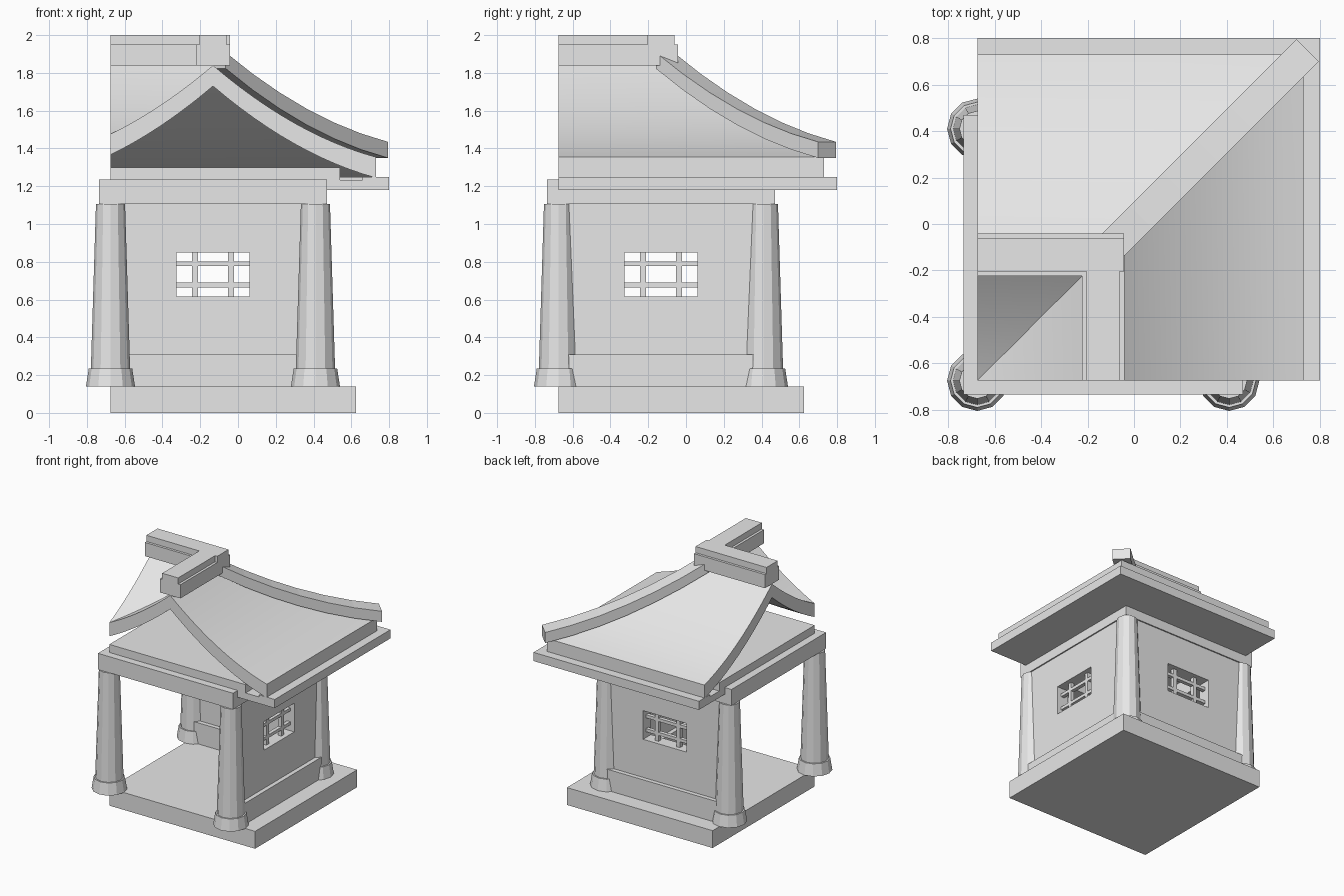
import bpy, bmesh, math
from mathutils import Vector

old = bpy.data.objects.get("Cube")
if old:
    bpy.data.objects.remove(old)

stone = bpy.data.materials.new("light_grey")
stone.use_nodes = True
stone.diffuse_color = (0.8, 0.8, 0.8, 1)
stone.node_tree.nodes["Principled BSDF"].inputs["Base Color"].default_value = (0.8, 0.8, 0.8, 1)

CUT = -0.675        # cut plane on the open sides, also the first pillar line
POST = 0.41         # second pillar line
MID = (CUT + POST) / 2


def finish(name, bm, smooth=False):
    bmesh.ops.remove_doubles(bm, verts=bm.verts, dist=1e-5)
    bmesh.ops.recalc_face_normals(bm, faces=bm.faces)
    mesh = bpy.data.meshes.new(name)
    bm.to_mesh(mesh)
    bm.free()
    mesh.materials.append(stone)
    obj = bpy.data.objects.new(name, mesh)
    bpy.context.collection.objects.link(obj)
    if smooth:
        bpy.ops.object.select_all(action='DESELECT')
        obj.select_set(True)
        bpy.context.view_layer.objects.active = obj
        bpy.ops.object.shade_smooth_by_angle(angle=math.radians(25))
    return obj


def boxes(name, items, swap=False):
    """Join boxes given as (x0, x1, y0, y1, z0, z1); swap exchanges x and y."""
    bm = bmesh.new()
    for x0, x1, y0, y1, z0, z1 in items:
        if swap:
            x0, x1, y0, y1 = y0, y1, x0, x1
        lo, hi = Vector((x0, y0, z0)), Vector((x1, y1, z1))
        made = bmesh.ops.create_cube(bm, size=1)["verts"]
        for v in made:
            v.co = (lo + hi) / 2 + v.co * (hi - lo)
    return finish(name, bm)


def sweep(name, rings, smooth=True):
    """Skin a row of four-point sections and cap both ends."""
    bm = bmesh.new()
    rows = [[bm.verts.new(p) for p in ring] for ring in rings]
    for a, b in zip(rows, rows[1:]):
        for i in range(4):
            j = (i + 1) % 4
            bm.faces.new((a[i], a[j], b[j], b[i]))
    bm.faces.new(rows[0])
    bm.faces.new(rows[-1])
    return finish(name, bm, smooth)


# Floor platform
boxes("platform", [(CUT, 0.625, CUT, 0.625, 0, 0.14)])

# Tapered pillars with flared feet
def drum(bm, x, y, z0, z1, r0, r1):
    made = bmesh.ops.create_cone(bm, cap_ends=True, segments=12, radius1=r0,
                                 radius2=r1, depth=z1 - z0)["verts"]
    bmesh.ops.translate(bm, verts=made, vec=(x, y, (z0 + z1) / 2))


for label, x, y in (("front_right", CUT, CUT), ("front_left", POST, CUT),
                    ("back_right", CUT, POST), ("back_left", POST, POST)):
    bm = bmesh.new()
    drum(bm, x, y, 0.14, 0.235, 0.13, 0.115)
    drum(bm, x, y, 0.2, 1.105, 0.105, 0.077)
    finish("pillar_" + label, bm)

# Walls with a lattice window, written along x and swapped for the other side
W0, W1, WZ0, WZ1 = -0.325, 0.06, 0.617, 0.848
Y0, Y1 = POST - 0.05, POST + 0.05
for label, swap in (("back", False), ("left", True)):
    boxes(label + "_wall", [
        (CUT, W0, Y0, Y1, 0.14, 1.105), (W1, POST, Y0, Y1, 0.14, 1.105),
        (W0, W1, Y0, Y1, 0.14, WZ0), (W0, W1, Y0, Y1, WZ1, 1.105)], swap)
    boxes(label + "_wall_plinth",
          [(CUT, POST, POST - 0.085, POST + 0.085, 0.14, 0.31)], swap)
    bars = [(MID + s * 0.095 - 0.016, MID + s * 0.095 + 0.016,
             POST - 0.015, POST + 0.015, WZ0, WZ1) for s in (-1, 1)]
    bars += [(W0, W1, POST - 0.015, POST + 0.015, z, z + 0.025) for z in (0.665, 0.777)]
    boxes(label + "_window_lattice", bars, swap)

# Ring beams on the pillars
H = 0.06
for label, swap in (("x", False), ("y", True)):
    boxes("beams_along_" + label, [
        (CUT - H, POST, CUT - H, CUT + H, 1.105, 1.235),
        (CUT - H, POST + H, POST - H, POST + H, 1.105, 1.235)], swap)

# Ceiling slab and stepped eaves
boxes("ceiling", [(CUT, 0.54, CUT, 0.54, 1.232, 1.3)])
for label, swap in (("back", False), ("left", True)):
    boxes(label + "_eaves", [
        (CUT, 0.66, 0.46, 0.66, 1.18, 1.233),
        (CUT, 0.8, 0.66, 0.8, 1.18, 1.25)], swap)


# Curved roof: hips on the outer corner, a valley on the inner one
def roof_z(d):
    return 1.84 - 0.853 * d + 0.336 * d * d


THICK = 0.11


def slope(name, sign, reach, swap):
    rings = []
    for i in range(13):
        d = reach * i / 12
        u, end, z = MID + sign * d, MID + sign * d, roof_z(d)
        ring = [(u, CUT, z), (u, end, z), (u, end, z - THICK), (u, CUT, z - THICK)]
        rings.append([(b, a, c) if swap else (a, b, c) for a, b, c in ring])
    sweep(name, rings)


OUT, INN = 0.73 - MID, MID - CUT - 0.001
slope("left_roof_slope", 1, OUT, False)
slope("back_roof_slope", 1, OUT, True)
slope("right_roof_slope", -1, INN, False)
slope("front_roof_slope", -1, INN, True)

# Hip ridge along the diagonal
rings = []
for i in range(7):
    d = 0.02 + 0.86 * i / 6
    c, z, w = MID + d, roof_z(d), 0.0475
    rings.append([(c + w, c - w, z), (c - w, c + w, z),
                  (c - w, c + w, z + 0.085), (c + w, c - w, z + 0.085)])
sweep("hip_ridge", rings, False)

# Stepped ridge caps crossing at the peak
for label, swap, end in (("x", False, -0.042), ("y", True, MID)):
    boxes("ridge_cap_along_" + label, [
        (CUT, end, MID - 0.091, MID + 0.091, 1.84, 1.95),
        (CUT, end, MID - 0.071, MID + 0.071, 1.95, 2.0)], swap)
